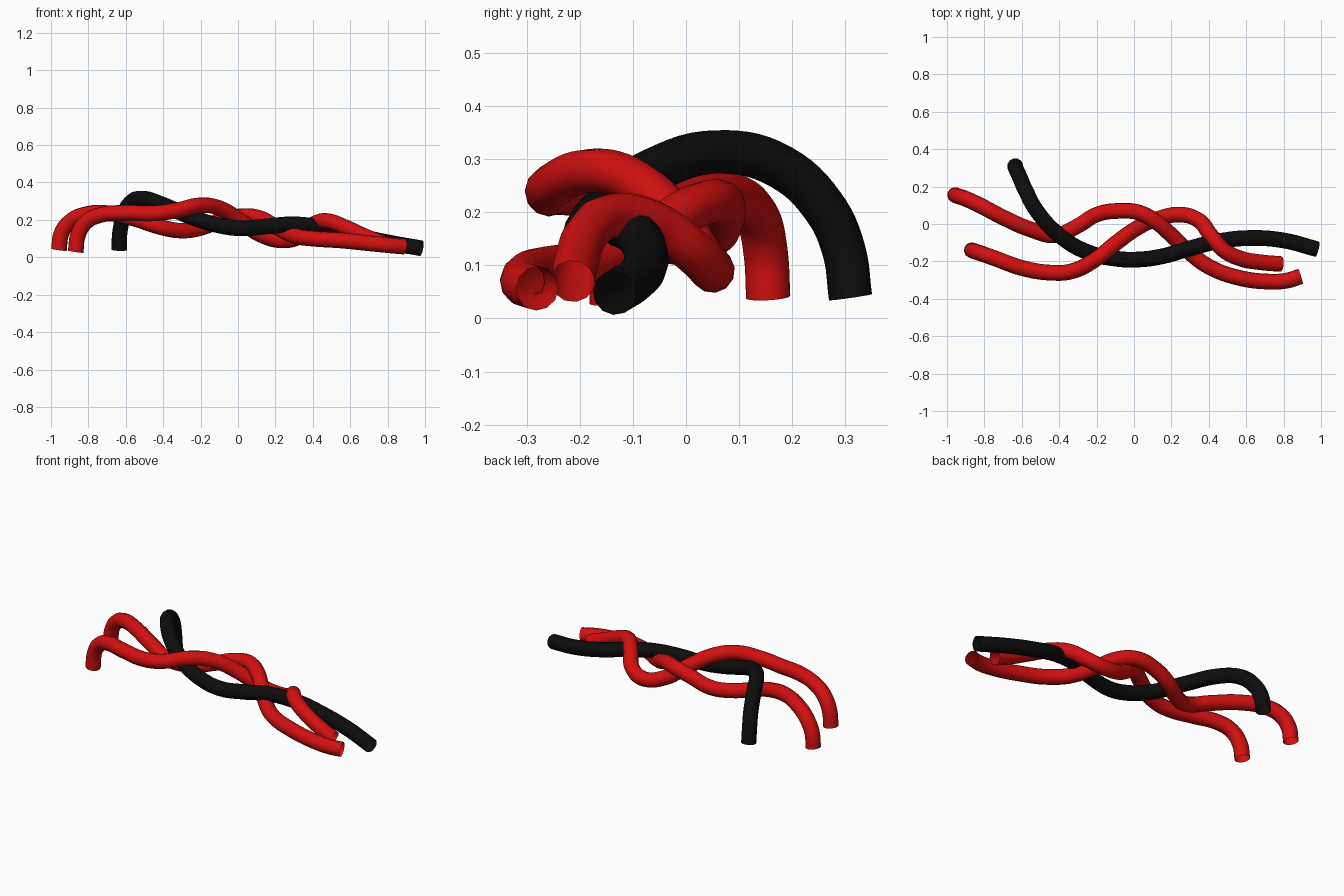
import bpy

RADIUS = 0.042


def material(name, color):
    m = bpy.data.materials.new(name)
    m.diffuse_color = color
    return m


def cable(name, points, mat):
    """Smooth open tube swept through the given centre points."""
    cu = bpy.data.curves.new(name, 'CURVE')
    cu.dimensions = '3D'
    cu.bevel_depth = RADIUS
    cu.bevel_resolution = 4
    cu.resolution_u = 6
    cu.use_fill_caps = False
    sp = cu.splines.new('BEZIER')
    sp.bezier_points.add(len(points) - 1)
    for bp, co in zip(sp.bezier_points, points):
        bp.co = co
        bp.handle_left_type = bp.handle_right_type = 'AUTO'
    ob = bpy.data.objects.new(name, cu)
    bpy.context.collection.objects.link(ob)
    cu.materials.append(mat)
    bpy.ops.object.select_all(action='DESELECT')
    ob.select_set(True)
    bpy.context.view_layer.objects.active = ob
    bpy.ops.object.convert(target='MESH')
    bpy.ops.object.shade_smooth()
    return bpy.context.object


red = material("red_rubber", (0.65, 0.005, 0.005, 1))
black = material("black_rubber", (0.004, 0.004, 0.004, 1))

# black strand: rises at the back left, runs through the braid to the right
cable("black_cable", [
    (-0.635, 0.31, 0.04), (-0.632, 0.297, 0.13), (-0.615, 0.26, 0.21),
    (-0.58, 0.18, 0.285), (-0.52, 0.07, 0.314), (-0.40, -0.06, 0.28),
    (-0.25, -0.15, 0.215), (-0.10, -0.185, 0.17), (0.02, -0.19, 0.155),
    (0.15, -0.173, 0.165), (0.30, -0.13, 0.176), (0.45, -0.093, 0.158),
    (0.62, -0.075, 0.118), (0.80, -0.088, 0.08), (0.98, -0.135, 0.048)], black)

# red strand that starts furthest left
cable("rear_red_cable", [
    (-0.957, 0.155, 0.04), (-0.945, 0.15, 0.125), (-0.90, 0.135, 0.19),
    (-0.82, 0.098, 0.228), (-0.70, 0.035, 0.236), (-0.55, -0.03, 0.205),
    (-0.42, -0.06, 0.163), (-0.30, -0.01, 0.142), (-0.20, 0.05, 0.157),
    (-0.08, 0.07, 0.20), (0.03, 0.06, 0.22), (0.12, 0.01, 0.208),
    (0.20, -0.06, 0.165), (0.30, -0.155, 0.115), (0.40, -0.228, 0.10),
    (0.55, -0.285, 0.09), (0.72, -0.308, 0.073), (0.82, -0.302, 0.063),
    (0.89, -0.28, 0.057)], red)

# red strand along the front left, weaving over and under the others
cable("front_red_cable", [
    (-0.868, -0.14, 0.03), (-0.855, -0.145, 0.12), (-0.81, -0.16, 0.19),
    (-0.74, -0.185, 0.225), (-0.60, -0.235, 0.237), (-0.45, -0.26, 0.235),
    (-0.33, -0.252, 0.25), (-0.20, -0.185, 0.278), (-0.10, -0.105, 0.263),
    (0.02, -0.02, 0.19), (0.12, 0.025, 0.122), (0.25, 0.05, 0.09),
    (0.345, 0.02, 0.12), (0.41, -0.06, 0.18), (0.48, -0.14, 0.193),
    (0.57, -0.185, 0.162), (0.68, -0.205, 0.112), (0.785, -0.214, 0.07)], red)
